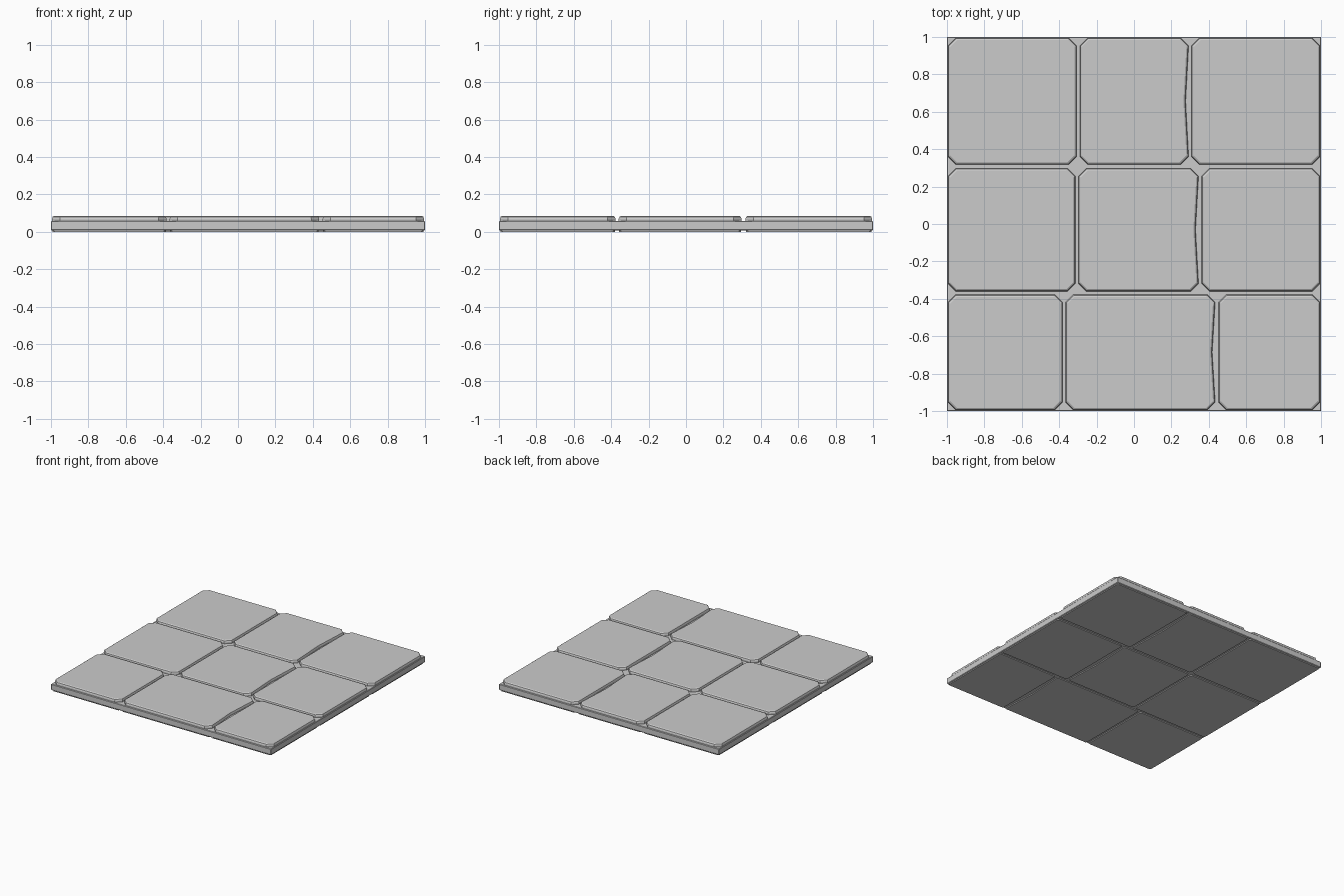
import bpy, bmesh

if "Cube" in bpy.data.objects:
    bpy.data.objects.remove(bpy.data.objects["Cube"])


def make_object(name, rings):
    """Loft a closed solid through stacked rings of points."""
    bm = bmesh.new()
    loops = [[bm.verts.new(p) for p in ring] for ring in rings]
    n = len(loops[0])
    for low, high in zip(loops, loops[1:]):
        for i in range(n):
            j = (i + 1) % n
            bm.faces.new((low[i], low[j], high[j], high[i]))
    bm.faces.new(loops[0][::-1])
    bm.faces.new(loops[-1])
    bmesh.ops.recalc_face_normals(bm, faces=bm.faces)
    mesh = bpy.data.meshes.new(name)
    bm.to_mesh(mesh)
    bm.free()
    obj = bpy.data.objects.new(name, mesh)
    bpy.context.collection.objects.link(obj)
    return obj


def outline(x0, x1, y0, y1, z, inset, cut, dent=0.0):
    """Rectangle with cut corners; the right edge may be worn inwards."""
    x0, x1, y0, y1 = x0 + inset, x1 - inset, y0 + inset, y1 - inset
    pts = [(x0 + cut, y0), (x1 - cut, y0), (x1, y0 + cut)]
    if dent:
        pts.append((x1 - dent, (y0 + y1) / 2))
    pts += [(x1, y1 - cut), (x1 - cut, y1), (x0 + cut, y1),
            (x0, y1 - cut), (x0, y0 + cut)]
    return [(x, y, z) for x, y in pts]


# Mortar slab between the stones
make_object("mortar_slab", [
    outline(-1, 1, -1, 1, 0.007, 0.004, 0.002),
    outline(-1, 1, -1, 1, 0.012, 0.0, 0.003),
    outline(-1, 1, -1, 1, 0.054, 0.0, 0.003),
    outline(-1, 1, -1, 1, 0.058, 0.003, 0.003),
])

# Stone rows: y range, then x range of each stone
rows = [
    (-0.995, -0.377, [(-0.995, -0.382), (-0.366, 0.434), (0.452, 0.995)]),
    (-0.360, 0.297, [(-0.995, -0.313), (-0.297, 0.345), (0.361, 0.995)]),
    (0.318, 0.995, [(-0.995, -0.307), (-0.290, 0.292), (0.307, 0.995)]),
]
# Stone profile: height, inset, corner cut
profile = [(0.0, 0.003, 0.010), (0.035, 0.0, 0.010), (0.05, 0.0, 0.042),
           (0.069, 0.0, 0.042), (0.080, 0.004, 0.040), (0.085, 0.012, 0.036)]

for r, (y0, y1, stones) in enumerate(rows):
    for c, (x0, x1) in enumerate(stones):
        dent = 0.016 if c == 1 else 0.0
        make_object(f"paving_stone_{r + 1}_{c + 1}", [
            outline(x0, x1, y0, y1, z, inset, cut, dent)
            for z, inset, cut in profile])
